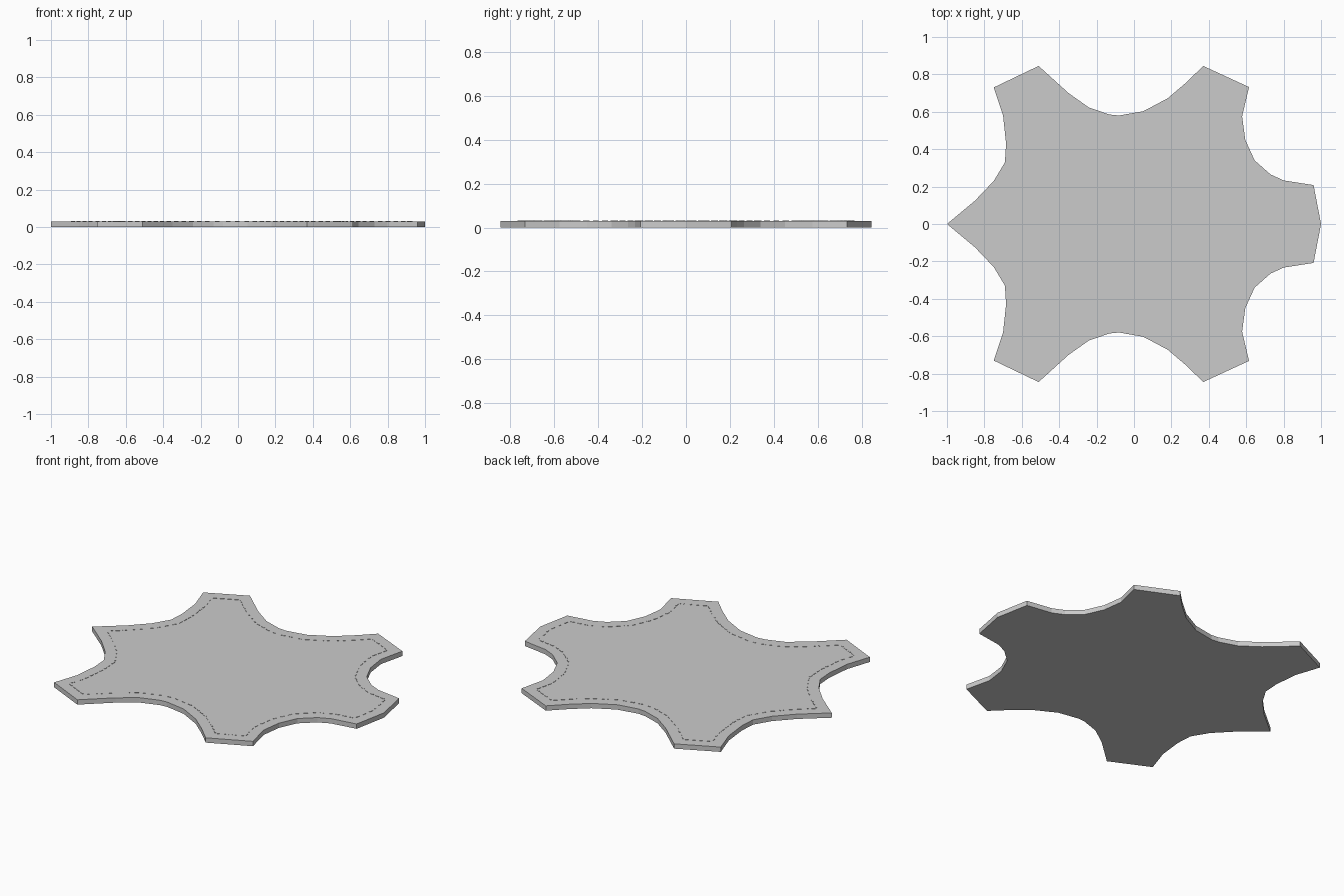
import bpy, bmesh, math
from mathutils import Vector, Matrix

if "Cube" in bpy.data.objects:
    bpy.data.objects.remove(bpy.data.objects["Cube"])

THICK = 0.03
# half outline of the hide, left tip to right end (y >= 0)
HALF = [(-1, 0), (-.85, .125), (-.75, .23), (-.69, .33), (-.684, .43), (-.70, .58),
        (-.75, .73), (-.51, .845), (-.35, .70), (-.24, .622), (-.13, .585), (-.08, .58),
        (.05, .603), (.18, .672), (.28, .757), (.37, .845), (.615, .732), (.578, .575),
        (.595, .45), (.645, .34), (.73, .265), (.80, .233), (.96, .208), (1, 0)]
outline = [Vector(p) for p in HALF + [(x, -y) for x, y in HALF[-2:0:-1]]]
outline.reverse()  # counter-clockwise


def finish(bm, name):
    bmesh.ops.recalc_face_normals(bm, faces=bm.faces)
    mesh = bpy.data.meshes.new(name)
    bm.to_mesh(mesh)
    bm.free()
    obj = bpy.data.objects.new(name, mesh)
    bpy.context.collection.objects.link(obj)
    return obj


def inset(points, d):
    """Mitred inward offset of a counter-clockwise loop."""
    result = []
    for i, p in enumerate(points):
        a = (p - points[i - 1]).normalized()
        b = (points[(i + 1) % len(points)] - p).normalized()
        na, nb = Vector((-a.y, a.x)), Vector((-b.y, b.x))
        result.append(p + (na + nb) * d / (1 + na.dot(nb)))
    return result


# flat hide slab
bm = bmesh.new()
base = bm.faces.new([bm.verts.new((p.x, p.y, 0)) for p in outline])
top = bmesh.ops.extrude_face_region(bm, geom=[base], use_keep_orig=True)
bmesh.ops.translate(bm, vec=(0, 0, THICK),
                    verts=[v for v in top["geom"] if isinstance(v, bmesh.types.BMVert)])
finish(bm, "hide_mat")

# row of low stitches just inside the edge
bm = bmesh.new()
path = inset(outline, 0.065)
for i, a in enumerate(path):
    b = path[(i + 1) % len(path)]
    run = b - a
    count = max(1, round(run.length / 0.045))
    for k in range(count):
        c = a + run * ((k + 0.5) / count)
        m = (Matrix.Translation((c.x, c.y, THICK))
             @ Matrix.Rotation(math.atan2(run.y, run.x), 4, 'Z')
             @ Matrix.Diagonal((0.024, 0.006, 0.004, 1)))
        bmesh.ops.create_cube(bm, size=1, matrix=m)
finish(bm, "edge_stitching")
